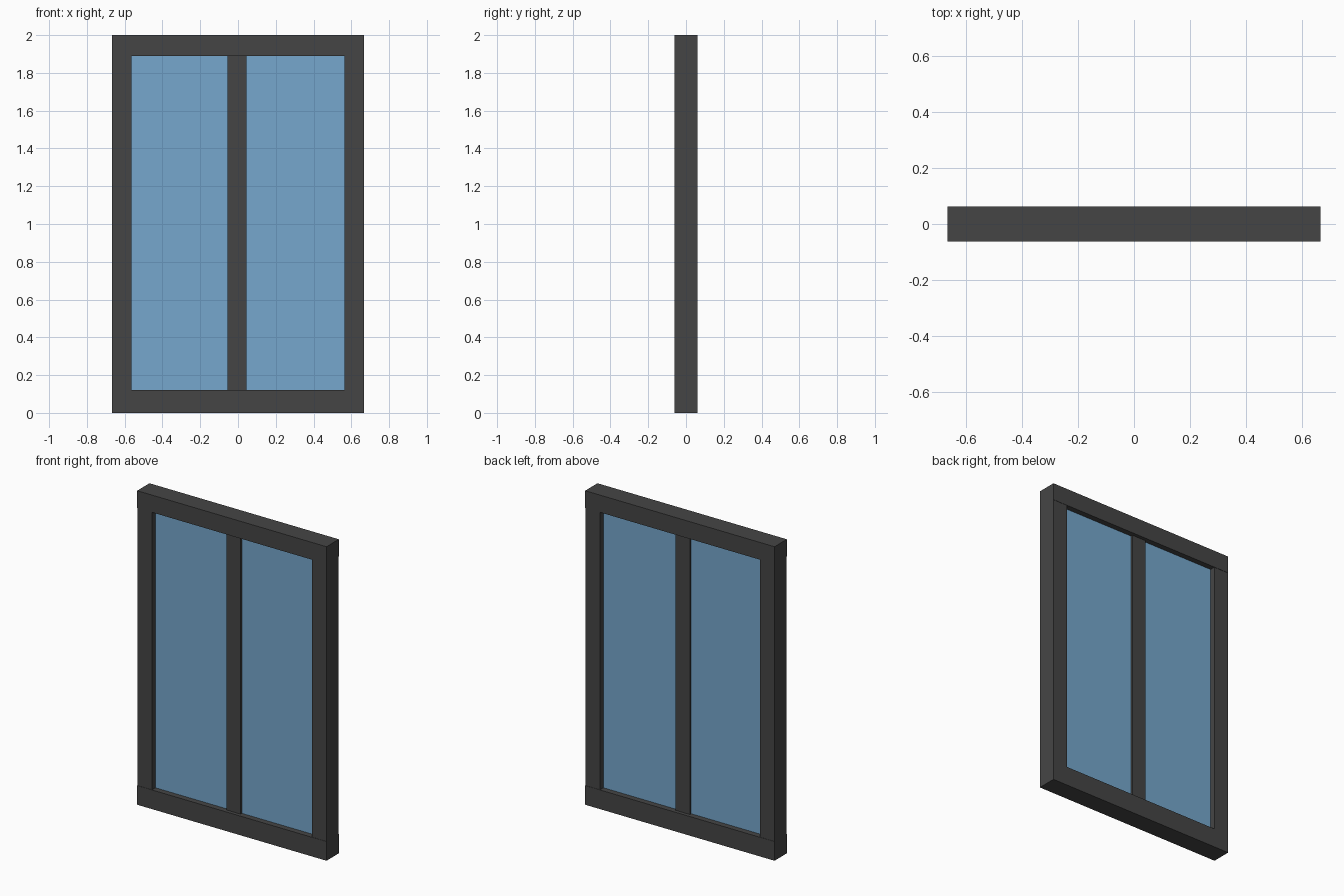
import bpy

if "Cube" in bpy.data.objects:
    bpy.data.objects.remove(bpy.data.objects["Cube"])


def material(name, rgb):
    m = bpy.data.materials.new(name)
    m.diffuse_color = (*rgb, 1.0)
    m.use_nodes = True
    m.node_tree.nodes["Principled BSDF"].inputs["Base Color"].default_value = m.diffuse_color
    return m


FRAME = material("dark grey frame", (0.06, 0.06, 0.06))
GLASS = material("blue glass", (0.18, 0.39, 0.61))


def box(name, x0, x1, half_depth, z0, z1, mat):
    """Box from x/z limits, symmetric about y = 0."""
    bpy.ops.mesh.primitive_cube_add(size=1, location=((x0 + x1) / 2, 0, (z0 + z1) / 2))
    ob = bpy.context.object
    ob.name = name
    ob.scale = (x1 - x0, 2 * half_depth, z1 - z0)
    bpy.ops.object.transform_apply(location=False, rotation=False, scale=True)
    ob.data.materials.append(mat)
    return ob


W, INNER = 0.667, 0.563        # outer and inner half widths
BOTTOM, TOP = 0.122, 1.89      # opening heights
MULLION = (-0.055, 0.045)

# Full-width rails, a touch thicker than the stiles
box("bottom_rail", -W, W, 0.062, 0, BOTTOM, FRAME)
box("top_rail", -W, W, 0.062, TOP, 2, FRAME)

# Side stiles between the rails
box("left_stile", -W, -INNER, 0.060, BOTTOM, TOP, FRAME)
box("right_stile", INNER, W, 0.060, BOTTOM, TOP, FRAME)

# Recessed centre mullion
box("mullion", *MULLION, 0.039, BOTTOM, TOP, FRAME)

# Glass panes
box("left_pane", -INNER, MULLION[0], 0.026, BOTTOM, TOP, GLASS)
box("right_pane", MULLION[1], INNER, 0.026, BOTTOM, TOP, GLASS)
